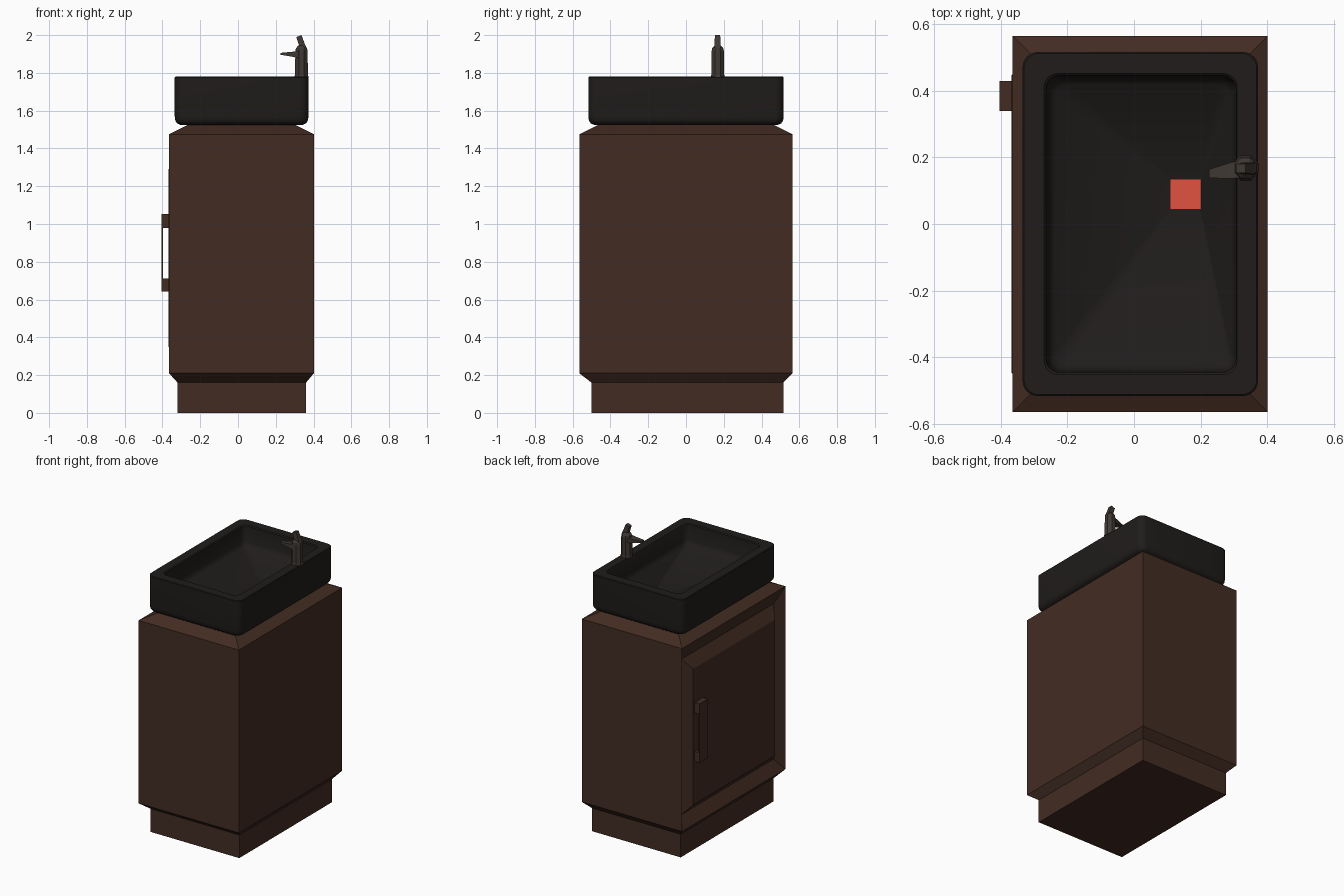
import bpy, bmesh, math
from mathutils import Vector

if "Cube" in bpy.data.objects:
    bpy.data.objects.remove(bpy.data.objects["Cube"])


def material(name, rgb):
    m = bpy.data.materials.new(name)
    m.diffuse_color = (*rgb, 1)
    m.use_nodes = True
    m.node_tree.nodes["Principled BSDF"].inputs["Base Color"].default_value = m.diffuse_color
    return m


WOOD = material("dark_wood", (0.055, 0.025, 0.016))
STONE = material("black_stone", (0.014, 0.012, 0.011))
METAL = material("bronze", (0.05, 0.04, 0.034))
RED = material("drain_red", (0.75, 0.085, 0.05))


def finish(name, bm, mat, smooth=False):
    bmesh.ops.remove_doubles(bm, verts=bm.verts, dist=1e-5)
    bmesh.ops.recalc_face_normals(bm, faces=bm.faces)
    me = bpy.data.meshes.new(name)
    bm.to_mesh(me)
    bm.free()
    me.materials.append(mat)
    ob = bpy.data.objects.new(name, me)
    bpy.context.collection.objects.link(ob)
    if smooth:
        bpy.context.view_layer.objects.active = ob
        ob.select_set(True)
        bpy.ops.object.shade_smooth_by_angle(angle=math.radians(35))
        ob.select_set(False)
    return ob


def loft(bm, rings, start=True, end=True):
    rows = [[bm.verts.new(p) for p in r] for r in rings]
    n = len(rows[0])
    for a, b in zip(rows, rows[1:]):
        for i in range(n):
            bm.faces.new((a[i], a[(i + 1) % n], b[(i + 1) % n], b[i]))
    if start:
        bm.faces.new(rows[0])
    if end:
        bm.faces.new(rows[-1])


def rect(x0, x1, y0, y1, z):
    return [(x0, y0, z), (x1, y0, z), (x1, y1, z), (x0, y1, z)]


def round_rect(x0, x1, y0, y1, r, z, n=6):
    pts = []
    centres = [(x1 - r, y1 - r), (x0 + r, y1 - r), (x0 + r, y0 + r), (x1 - r, y0 + r)]
    for k, (cx, cy) in enumerate(centres):
        for i in range(n + 1):
            a = math.pi / 2 * (k + i / n)
            pts.append((cx + r * math.cos(a), cy + r * math.sin(a), z))
    return pts


def box(name, x0, x1, y0, y1, z0, z1, mat):
    bm = bmesh.new()
    loft(bm, [rect(x0, x1, y0, y1, z0), rect(x0, x1, y0, y1, z1)])
    return finish(name, bm, mat)


# Cabinet: plinth, lower chamfer, body, upper chamfer
X0, X1, Y = -0.365, 0.402, 0.565
bm = bmesh.new()
loft(bm, [rect(-0.32, 0.36, -0.50, 0.515, 0), rect(-0.32, 0.36, -0.50, 0.515, 0.16),
          rect(X0, X1, -Y, Y, 0.21), rect(X0, X1, -Y, Y, 1.475),
          rect(X0 + 0.1, X1 - 0.1, -Y + 0.1, Y - 0.1, 1.525)])
# Door on the left side, framed by a V groove
side = [f for f in bm.faces if all(abs(v.co.x - X0) < 1e-4 for v in f.verts)]
bmesh.ops.delete(bm, geom=side, context='FACES_ONLY')


def door_ring(x, inset, z0, z1):
    w = Y - inset
    return [(x, -w, z0), (x, w, z0), (x, w, z1), (x, -w, z1)]


loft(bm, [door_ring(X0, 0, 0.21, 1.475), door_ring(X0 + 0.048, 0.062, 0.29, 1.365),
          door_ring(X0 - 0.003, 0.118, 0.35, 1.29)], start=False)
finish("cabinet", bm, WOOD)

# Door handle
box("handle_bar", -0.405, -0.398, 0.34, 0.43, 0.643, 1.052, WOOD)
for part, z0, z1 in (("lower", 0.643, 0.712), ("upper", 0.98, 1.052)):
    box("handle_mount_" + part, -0.399, -0.365, 0.34, 0.43, z0, z1, WOOD)

# Basin: rounded tray with a floor falling to the off-centre drain
bm = bmesh.new()
rings = []
for inset, z in ((0.03, 1.525), (0.012, 1.533), (0.003, 1.548), (0, 1.57), (0, 1.776), (0.004, 1.78)):
    rings.append(round_rect(-0.335 + inset, 0.373 - inset, -0.517 + inset, 0.517 - inset, 0.045, z))
for inset, z in ((0, 1.78), (0.006, 1.774), (0.012, 1.67), (0.02, 1.65), (0.034, 1.64)):
    rings.append(round_rect(-0.27 + inset, 0.31 - inset * 0.6, -0.452 + inset, 0.452 - inset, 0.04, z))
rings.append(round_rect(0.11, 0.20, 0.045, 0.135, 0.004, 1.535))
loft(bm, rings)
finish("basin", bm, STONE, smooth=True)

# Drain plate with a raised centre
bm = bmesh.new()
loft(bm, [rect(0.155 - w, 0.155 + w, 0.09 - w, 0.09 + w, z)
          for w, z in ((0.046, 1.53), (0.046, 1.541), (0.024, 1.541), (0.024, 1.545))])
finish("drain", bm, RED)

# Tap body: eight-sided tapered column
bm = bmesh.new()
body = []
for r, z in ((0.041, 1.778), (0.037, 1.79), (0.035, 1.915), (0.032, 1.93), (0.018, 1.945)):
    body.append([(0.336 + r * math.cos(math.pi / 8 + i * math.pi / 4),
                  0.168 + r * math.sin(math.pi / 8 + i * math.pi / 4), z) for i in range(8)])
loft(bm, body)
finish("tap_body", bm, METAL)

# Tap spout: flat beak towards the bowl
bm = bmesh.new()
loft(bm, [[(x, y - w, z0), (x, y + w, z0), (x, y + w, z1), (x, y - w, z1)]
          for x, y, w, z0, z1 in ((0.335, 0.166, 0.027, 1.875, 1.918),
                                  (0.29, 0.161, 0.024, 1.885, 1.912),
                                  (0.225, 0.151, 0.013, 1.896, 1.906))])
finish("tap_spout", bm, METAL)

# Tap lever leaning over the spout
bm = bmesh.new()
loft(bm, [[(x + sx * wx, 0.167 + sy * wy, z + sx * 0.005) for sx, sy in ((-1, -1), (1, -1), (1, 1), (-1, 1))]
          for x, z, wx, wy in ((0.345, 1.93, 0.017, 0.018), (0.338, 1.95, 0.015, 0.016),
                               (0.322, 1.995, 0.014, 0.014))])
finish("tap_lever", bm, METAL)
